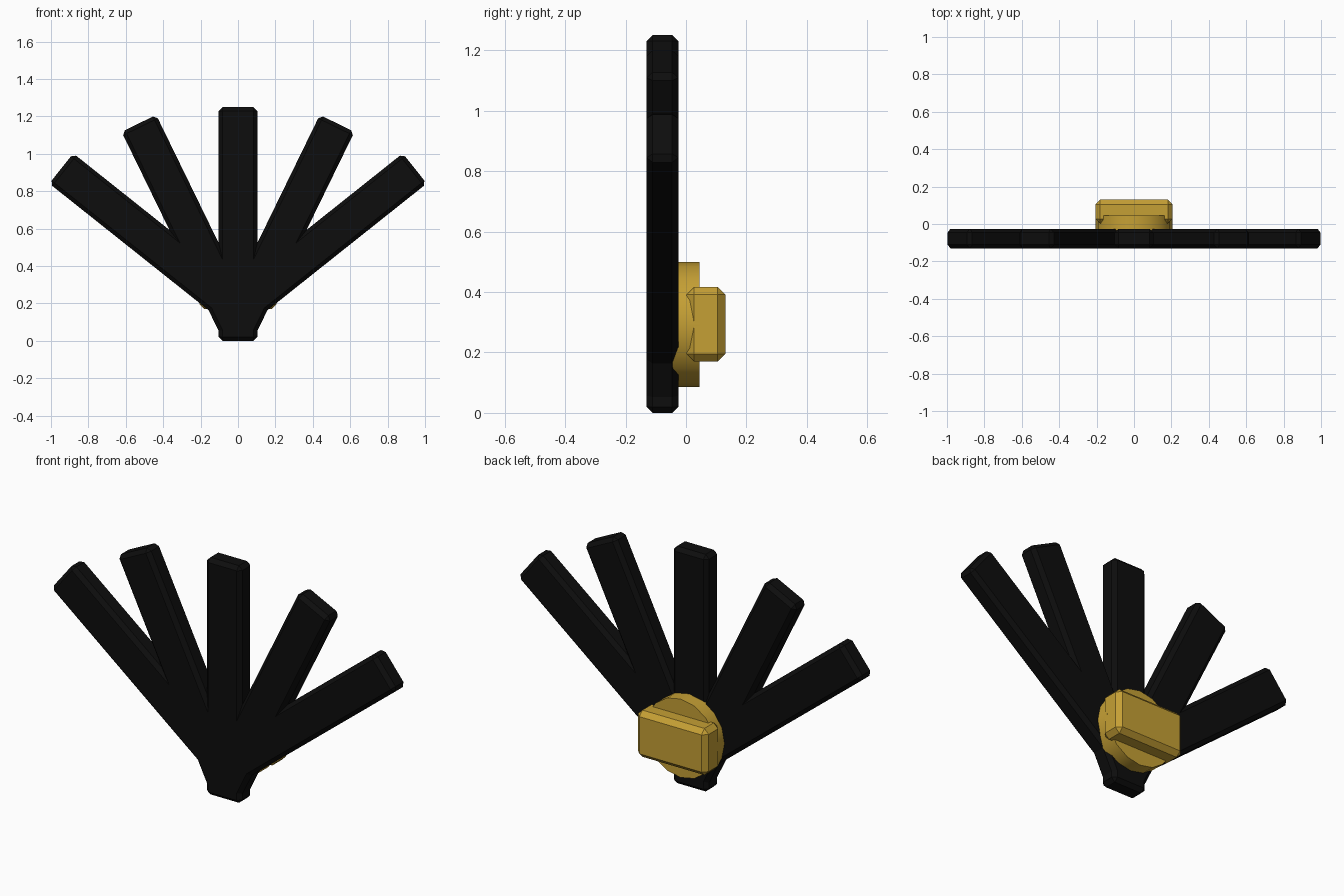
import bpy, math
from math import radians

if "Cube" in bpy.data.objects:
    bpy.data.objects.remove(bpy.data.objects["Cube"])


def material(name, color):
    m = bpy.data.materials.new(name)
    m.diffuse_color = color
    m.use_nodes = True
    m.node_tree.nodes["Principled BSDF"].inputs["Base Color"].default_value = m.diffuse_color
    return m


BLACK = material("black", (0.004, 0.004, 0.004, 1))
GOLD = material("gold", (0.56, 0.35, 0.035, 1))


def finish(ob, name, mat, bevel=0):
    ob.name = name
    ob.data.materials.append(mat)
    if bevel:
        b = ob.modifiers.new("bevel", 'BEVEL')
        b.width = bevel
        b.segments = 1
        b.limit_method = 'ANGLE'
    return ob


def box(name, loc, size, mat, bevel, tilt=0):
    bpy.ops.mesh.primitive_cube_add(size=1, location=loc, rotation=(0, radians(tilt), 0))
    ob = bpy.context.object
    ob.scale = size
    bpy.ops.object.transform_apply(location=False, rotation=False, scale=True)
    return finish(ob, name, mat, bevel)


# Fan of five flat blades: tip x, tip z, tilt from vertical, length
BLADE_Y = -0.078
for label, tx, tz, tilt, length in (("centre", 0, 1.25, 0, 1.25),
                                    ("inner", 0.53, 1.163, 26, 1.25),
                                    ("outer", 0.945, 0.922, 51.5, 1.25)):
    for side in ((1,) if tilt == 0 else (-1, 1)):
        a = radians(tilt)
        x = tx - math.sin(a) * length / 2
        z = tz - math.cos(a) * length / 2
        suffix = "" if tilt == 0 else ("_left" if side < 0 else "_right")
        box(f"blade_{label}{suffix}", (side * x, BLADE_Y, z),
            (0.206, 0.105, length), BLACK, 0.02, side * tilt)

# Round hub plate behind the blades
bpy.ops.mesh.primitive_cylinder_add(vertices=16, radius=0.207, depth=0.09,
                                    location=(0, 0, 0.293), rotation=(radians(90), 0, 0))
finish(bpy.context.object, "hub_disc", GOLD)
bpy.ops.object.shade_smooth_by_angle(angle=radians(35))

# Clip block on the hub
box("clip_block", (0, 0.066, 0.293), (0.412, 0.128, 0.246), GOLD, 0.025)
